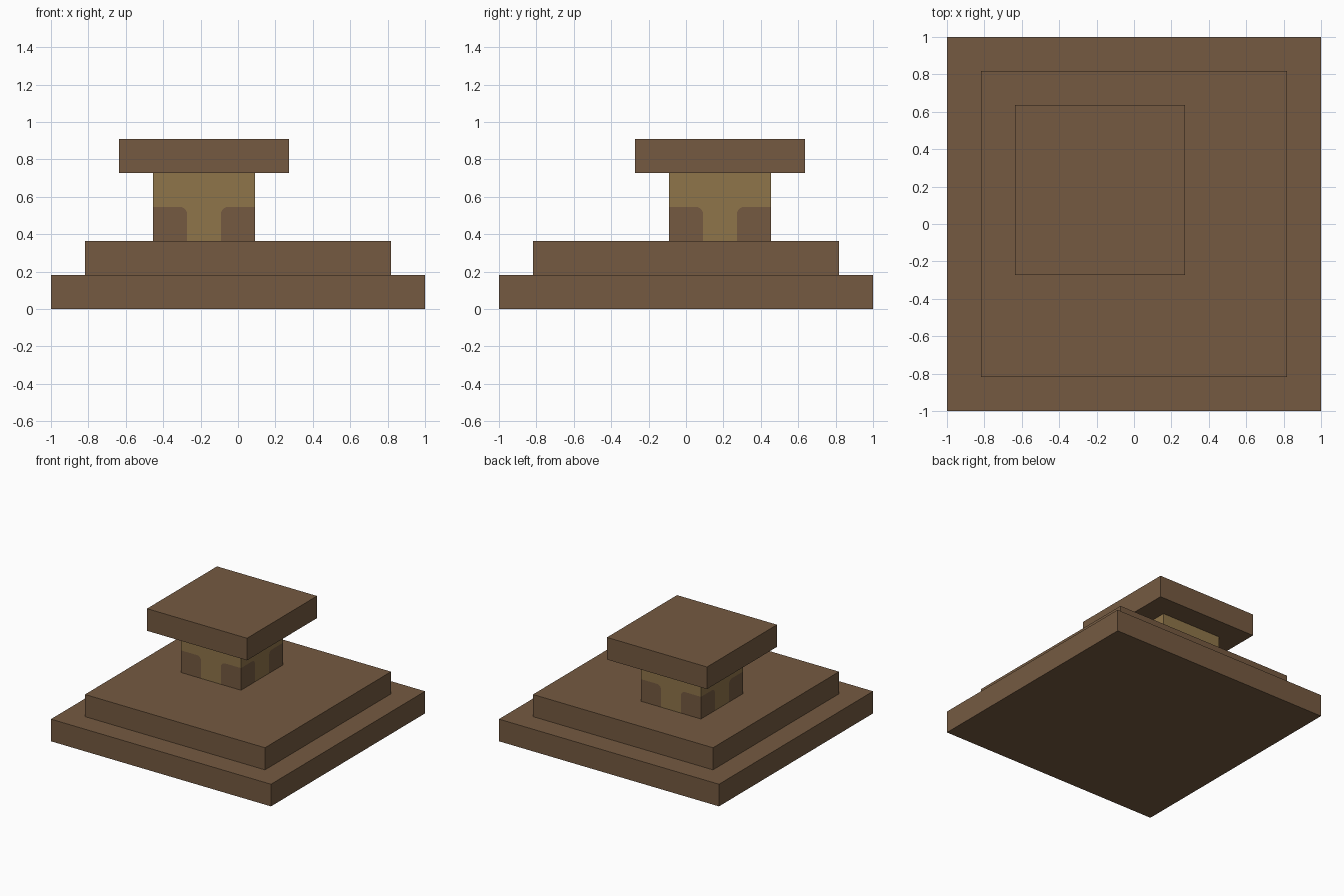
import bpy
import bmesh
from math import sin, cos, pi
from mathutils import Matrix, Vector

old = bpy.data.objects.get("Cube")
if old:
    bpy.data.objects.remove(old, do_unlink=True)

U = 1 / 11                      # building unit: the base is 22 units wide
POST = Vector((-2, 2, 0))       # post centre, in units


def material(name, rgb):
    mat = bpy.data.materials.new(name)
    mat.use_nodes = True
    color = (*rgb, 1)
    mat.diffuse_color = color
    mat.node_tree.nodes["Principled BSDF"].inputs["Base Color"].default_value = color
    return mat


brown = material("brown_wood", (0.178, 0.102, 0.053))
tan = material("tan_wood", (0.275, 0.178, 0.067))


def finish(bm, name, mats):
    mesh = bpy.data.meshes.new(name)
    bm.to_mesh(mesh)
    bm.free()
    for mat in mats:
        mesh.materials.append(mat)
    obj = bpy.data.objects.new(name, mesh)
    bpy.context.scene.collection.objects.link(obj)
    return obj


def slab(name, center, width, bottom, height):
    bm = bmesh.new()
    place = Matrix.Translation((center.x * U, center.y * U, (bottom + height / 2) * U))
    size = Matrix.Diagonal((width * U, width * U, height * U, 1))
    bmesh.ops.create_cube(bm, size=1, matrix=place @ size)
    return finish(bm, name, [brown])


# Stepped base and cap
slab("lower_base", Vector((0, 0, 0)), 22, 0, 2)
slab("upper_base", Vector((0, 0, 0)), 18, 2, 2)
slab("cap", POST, 10, 8, 2)

# Post: each wall is a tan T between two brown feet with a rounded inner corner
r = 0.4
arc = [(-1 - r + r * sin(a), 6 - r + r * cos(a))
       for a in (pi / 2 * i / 6 for i in range(7))]
edge = [(-3, 6)] + arc + [(-1, 4)]          # foot outline, outer top to inner bottom
mirrored = [(-x, z) for x, z in edge]
foot = edge + [(-3, 4)]
outlines = [(foot, 1),
            ([(-x, z) for x, z in reversed(foot)], 1),
            (edge + mirrored[::-1] + [(3, 8), (-3, 8)], 0)]

bm = bmesh.new()
for quarter in range(4):
    turn = Matrix.Rotation(quarter * pi / 2, 3, "Z")
    for outline, index in outlines:
        points = [(turn @ Vector((x, -3, z)) + POST) * U for x, z in outline]
        face = bm.faces.new([bm.verts.new(p) for p in points])
        face.material_index = index
bmesh.ops.remove_doubles(bm, verts=bm.verts, dist=0.0001)
bmesh.ops.holes_fill(bm, edges=[e for e in bm.edges if e.is_boundary], sides=0)
bmesh.ops.recalc_face_normals(bm, faces=bm.faces)
finish(bm, "post", [tan, brown])
